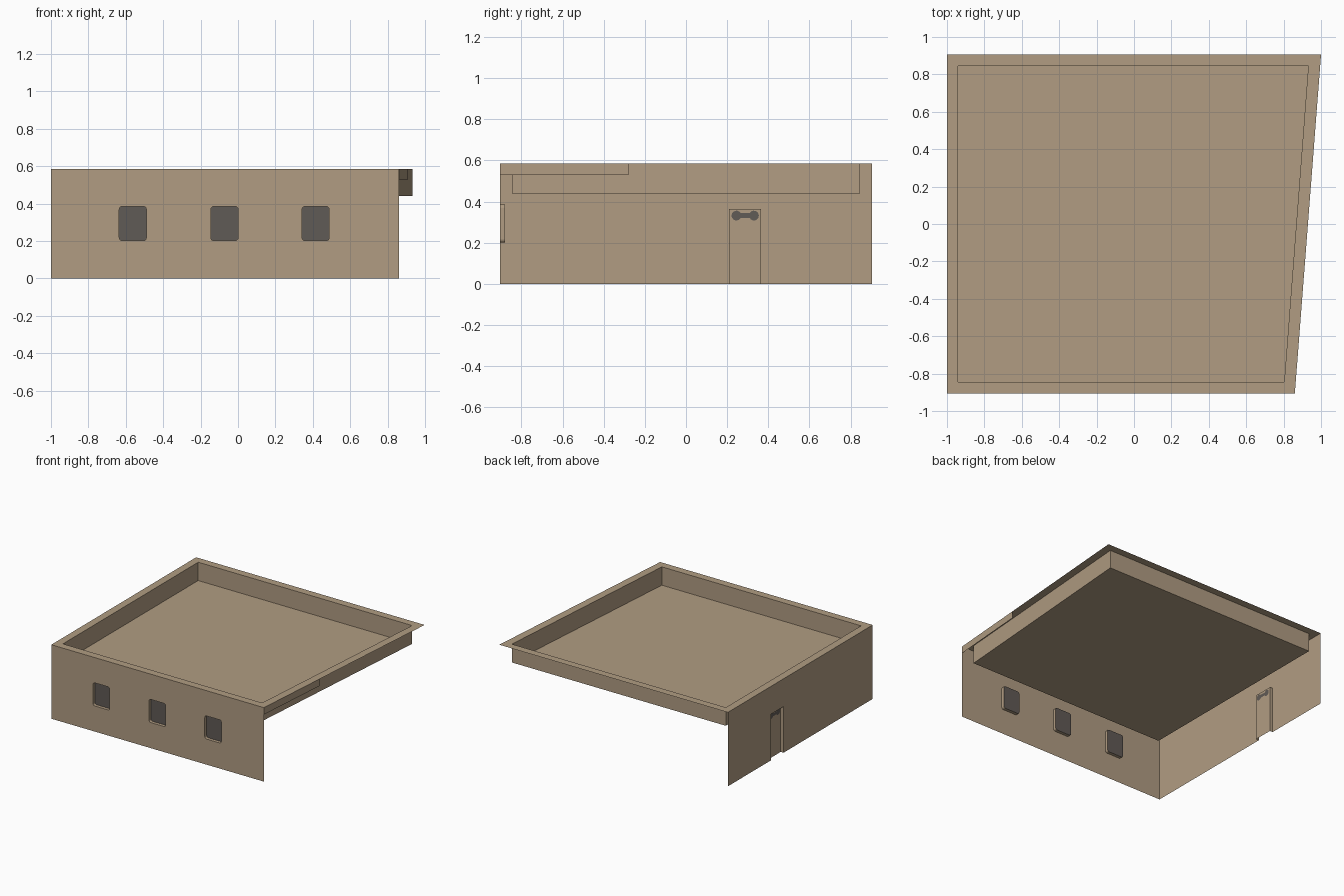
import bpy, bmesh, math
from mathutils import Vector

if "Cube" in bpy.data.objects:
    bpy.data.objects.remove(bpy.data.objects["Cube"], do_unlink=True)


def material(name, rgb):
    m = bpy.data.materials.new(name)
    m.use_nodes = True
    m.diffuse_color = (*rgb, 1)
    m.node_tree.nodes["Principled BSDF"].inputs["Base Color"].default_value = (*rgb, 1)
    return m


CLAY = material("clay brown", (0.44, 0.335, 0.225))
GRAY = material("dark gray", (0.118, 0.103, 0.092))

X0, Y0, Y1, X_FRONT, X_BACK = -1.0, -0.905, 0.905, 0.86, 1.0
TOP, TRAY, DEPTH = 0.585, 0.44, 0.025


def finish(bm, name, mat):
    me = bpy.data.meshes.new(name)
    bm.to_mesh(me)
    bm.free()
    me.materials.append(mat)
    ob = bpy.data.objects.new(name, me)
    bpy.context.collection.objects.link(ob)
    return ob


def sheet(name, loops, place, normal, mat):
    """Flat sheet from an outline and its holes, given in the sheet's own plane."""
    bm = bmesh.new()
    edges = []
    for loop in loops:
        vs = [bm.verts.new(place(u, v)) for u, v in loop]
        edges += [bm.edges.new((a, b)) for a, b in zip(vs, vs[1:] + vs[:1])]
    bmesh.ops.triangle_fill(bm, edges=edges, use_beauty=True, normal=normal)
    bm.normal_update()
    for f in bm.faces:
        if f.normal.dot(Vector(normal)) < 0:
            f.normal_flip()
    return finish(bm, name, mat)


def band(name, near, far, closed, mat):
    """Strip of quads joining two matching paths."""
    bm = bmesh.new()
    a = [bm.verts.new(p) for p in near]
    b = [bm.verts.new(p) for p in far]
    n = len(a)
    for i in range(n if closed else n - 1):
        j = (i + 1) % n
        bm.faces.new((a[i], a[j], b[j], b[i]))
    return finish(bm, name, mat)


def rounded_rect(u0, u1, v0, v1, r, steps=4):
    pts = []
    corners = ((u1 - r, v1 - r), (u0 + r, v1 - r), (u0 + r, v0 + r), (u1 - r, v0 + r))
    for k, (cu, cv) in enumerate(corners):
        for s in range(steps + 1):
            t = math.pi / 2 * (k + s / steps)
            pts.append((cu + r * math.cos(t), cv + r * math.sin(t)))
    return pts


def front(u, v, d=0.0):
    return (u, Y0 + d, v)


def side(u, v, d=0.0):
    return (X0 + d, u, v)


def flat(z):
    return lambda u, v: (u, v, z)


# Front wall with three recessed windows
windows = [rounded_rect(c - 0.0725, c + 0.0725, 0.202, 0.385, 0.016)
           for c in (-0.5625, -0.0725, 0.415)]
wall = [(X0, 0), (X_FRONT, 0), (X_FRONT, TOP), (X0, TOP)]
sheet("front_wall", [wall] + windows, front, (0, -1, 0), CLAY)
for i, loop in enumerate(windows):
    band(f"window_reveal_{i + 1}", [front(u, v) for u, v in loop],
         [front(u, v, DEPTH) for u, v in loop], True, CLAY)
    sheet(f"window_pane_{i + 1}", [loop], lambda u, v: front(u, v, DEPTH), (0, -1, 0), GRAY)

# Right-hand wall with a recessed doorway
door = [(0.21, 0), (0.21, 0.365), (0.365, 0.365), (0.365, 0)]
sheet("door_wall", [[(Y0, 0), *door, (Y1, 0), (Y1, TOP), (Y0, TOP)]], side, (-1, 0, 0), CLAY)
band("door_reveal", [side(u, v) for u, v in door],
     [side(u, v, DEPTH) for u, v in door], False, CLAY)
sheet("door_panel", [door], lambda u, v: side(u, v, DEPTH), (-1, 0, 0), CLAY)

# Narrow door light: a bar with round ends, shown on both faces of the door
half = math.asin(0.5)
light = [(0.245 + 0.024 * math.cos(t), 0.332 + 0.024 * math.sin(t))
         for t in (half + k * (2 * math.pi - 2 * half) / 12 for k in range(13))]
light += [(0.575 - u, 2 * 0.332 - v) for u, v in light]
for name, d, nx in (("door_light_outer", DEPTH - 0.003, -1), ("door_light_inner", DEPTH + 0.003, 1)):
    sheet(name, [light], lambda u, v: side(u, v, d), (nx, 0, 0), GRAY)

# Roof: flat parapet rim around a sunken tray
outer = [(X0, Y0), (X_FRONT, Y0), (X_BACK, Y1), (X0, Y1)]
inner = [(-0.94, -0.845), (0.803, -0.845), (0.932, 0.845), (-0.94, 0.845)]
sheet("parapet_rim", [outer, inner], flat(TOP), (0, 0, 1), CLAY)
band("tray_sides", [(u, v, TRAY) for u, v in inner], [(u, v, TOP) for u, v in inner], True, CLAY)
sheet("roof_floor", [inner], flat(TRAY), (0, 0, 1), CLAY)

# Short fascia strip hanging from the slanted edge
t = 0.345
edge = [(X_FRONT, Y0), (X_FRONT + t * (X_BACK - X_FRONT), Y0 + t * (Y1 - Y0))]
band("fascia_strip", [(u, v, 0.53) for u, v in edge], [(u, v, TOP) for u, v in edge], False, CLAY)
